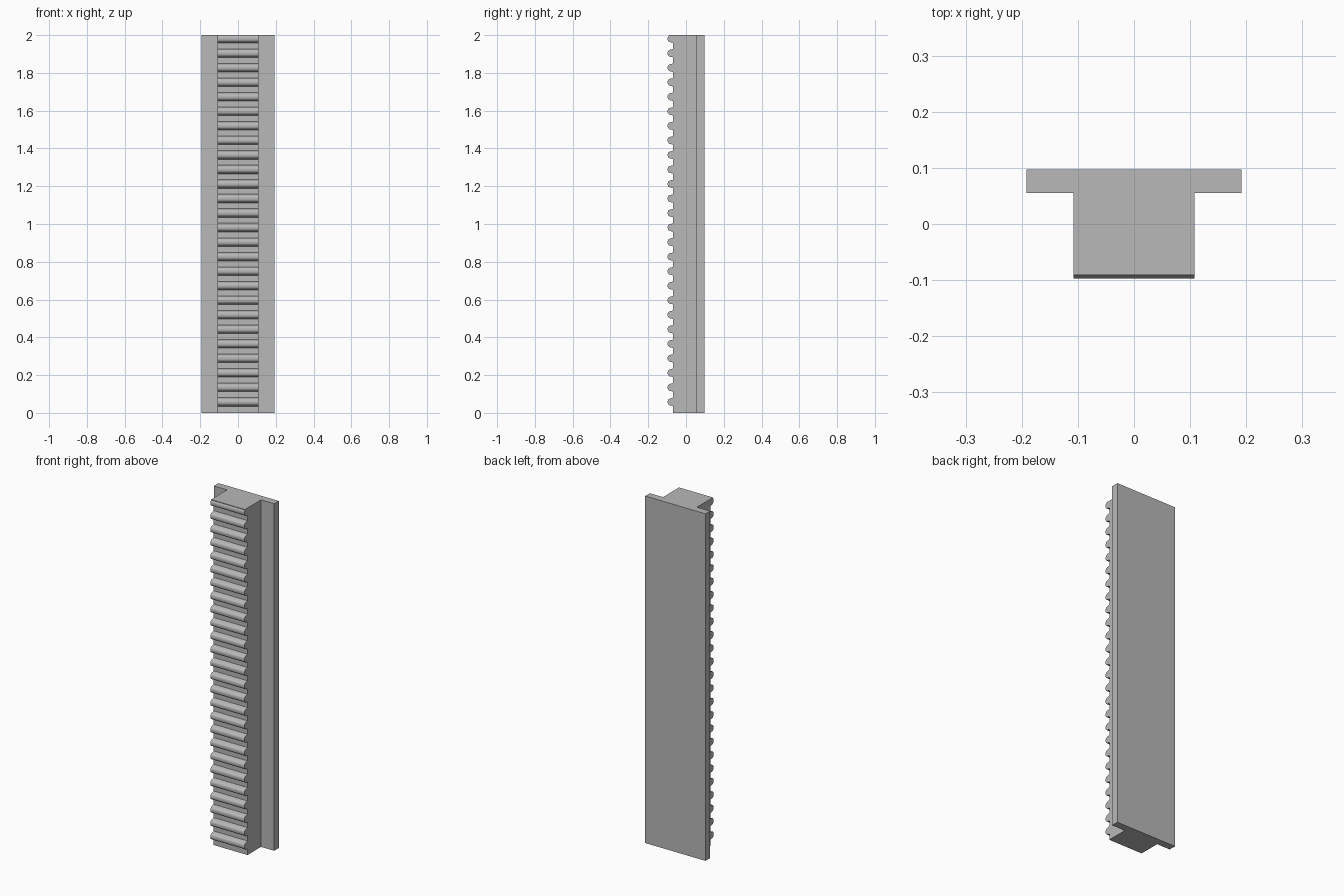
import bpy, bmesh, math

cube = bpy.data.objects.get("Cube")
if cube:
    bpy.data.objects.remove(cube, do_unlink=True)

HEIGHT = 2.0
TEETH = 26
PITCH = HEIGHT / TEETH
BACK, STEP, ROOT, TIP = 0.097, 0.055, -0.068, -0.097

steel = bpy.data.materials.new("grey_steel")
steel.use_nodes = True
colour = (0.48, 0.48, 0.48, 1)
steel.diffuse_color = colour
steel.node_tree.nodes["Principled BSDF"].inputs["Base Color"].default_value = colour


def extrude_profile(name, points, half_width):
    """Extrude a closed (y, z) side profile symmetrically along x."""
    bm = bmesh.new()
    face = bm.faces.new([bm.verts.new((-half_width, y, z)) for y, z in points])
    result = bmesh.ops.extrude_face_region(bm, geom=[face])
    moved = [v for v in result["geom"] if isinstance(v, bmesh.types.BMVert)]
    bmesh.ops.translate(bm, verts=moved, vec=(2 * half_width, 0, 0))
    bmesh.ops.recalc_face_normals(bm, faces=bm.faces)
    mesh = bpy.data.meshes.new(name)
    bm.to_mesh(mesh)
    bm.free()
    mesh.materials.append(steel)
    obj = bpy.data.objects.new(name, mesh)
    bpy.context.collection.objects.link(obj)
    return obj


# Half of a rounded tooth: (y, half height), root to tip
half_tooth = [(ROOT, 0.023), (-0.075, 0.0205), (-0.085, 0.0185),
              (-0.091, 0.0155), (-0.095, 0.011), (TIP, 0.005)]
tooth = [(y, -h) for y, h in half_tooth] + [(y, h) for y, h in reversed(half_tooth)]

# Toothed bar: root line with repeated teeth, the last one cut by the top end
profile = [(STEP, 0), (ROOT, 0)]
for i in range(TEETH):
    centre = 0.058 + i * PITCH
    profile += [(y, centre + dz) for y, dz in tooth if centre + dz < HEIGHT - 0.001]
profile += [(profile[-1][0], HEIGHT), (STEP, HEIGHT)]
rack = extrude_profile("toothed_bar", profile, 0.108)

# Wide flange along the back
extrude_profile("back_flange", [(BACK, 0), (STEP, 0), (STEP, HEIGHT), (BACK, HEIGHT)], 0.192)

# Smooth the rounded teeth, keep the hard edges
bpy.ops.object.select_all(action="DESELECT")
rack.select_set(True)
bpy.context.view_layer.objects.active = rack
bpy.ops.object.shade_smooth_by_angle(angle=math.radians(35))
